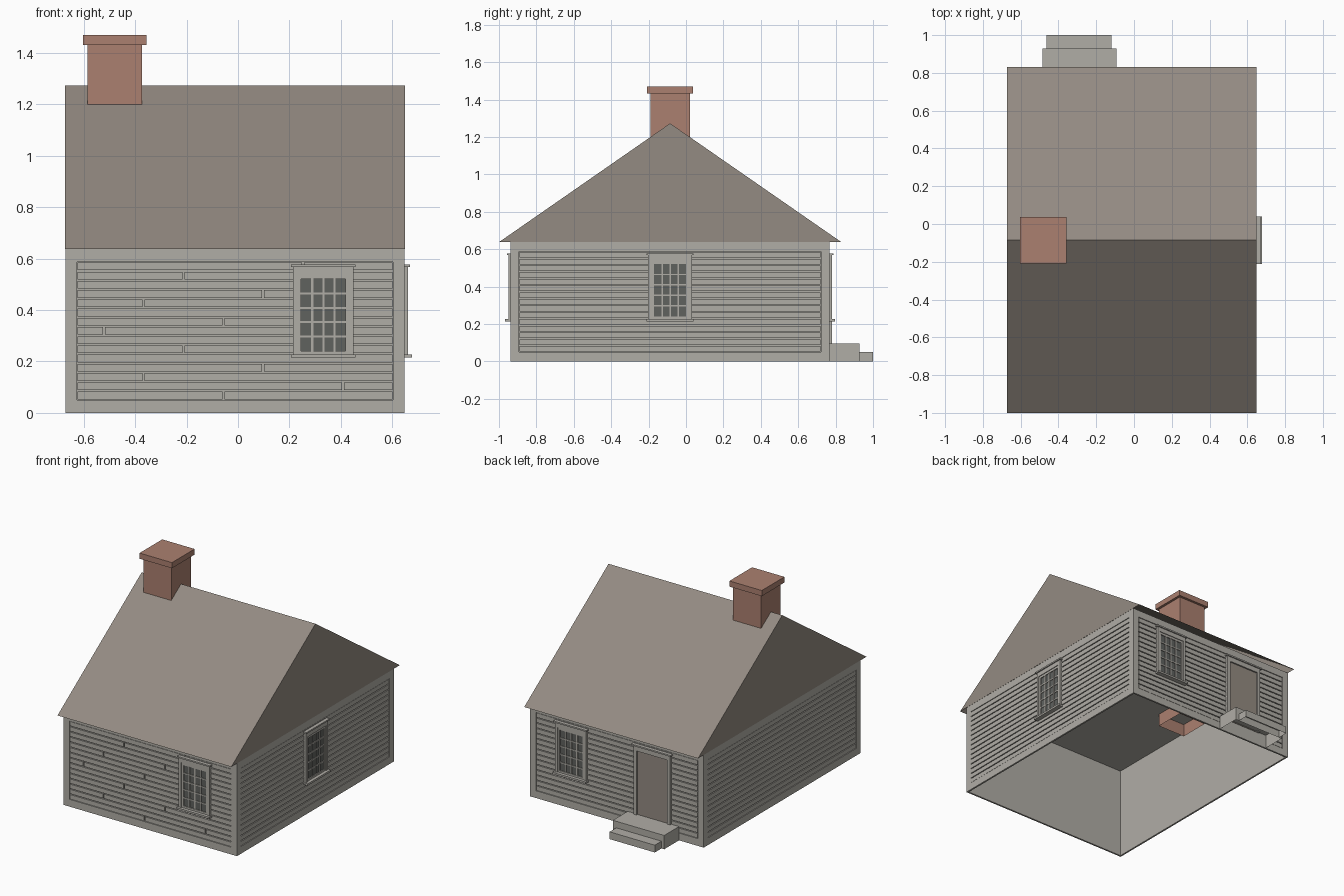
import bpy, bmesh
from mathutils import Matrix, Vector

cube = bpy.data.objects.get("Cube")
if cube:
    bpy.data.objects.remove(cube, do_unlink=True)


def material(name, srgb):
    rgb = [((c / 255 + 0.055) / 1.055) ** 2.4 for c in srgb] + [1]
    m = bpy.data.materials.new(name)
    m.use_nodes = True
    m.diffuse_color = rgb
    bsdf = m.node_tree.nodes["Principled BSDF"]
    bsdf.inputs["Base Color"].default_value = rgb
    bsdf.inputs["Roughness"].default_value = 0.9
    return m


GREY = material("weathered_grey", (176, 173, 166))
BROWN = material("roof_brown", (148, 139, 130))
BRICK = material("brick_red", (171, 128, 112))
GLASS = material("dark_glass", (96, 98, 95))

CX, CY = -0.012, -0.085      # centre of the house body
HX, HY = 0.66, 0.852         # half size of the house body
EAVE, RIDGE = 0.638, 1.273
SKIN = 0.012                 # depth of the siding layer


def finish(name, bm, mat, matrix=None):
    if matrix:
        bm.transform(matrix)
    mesh = bpy.data.meshes.new(name)
    bm.to_mesh(mesh)
    bm.free()
    mesh.materials.append(mat)
    obj = bpy.data.objects.new(name, mesh)
    bpy.context.scene.collection.objects.link(obj)
    return obj


def add_box(bm, x0, x1, y0, y1, z0, z1, open_bottom=False):
    size = Matrix.Diagonal((x1 - x0, y1 - y0, z1 - z0, 1))
    move = Matrix.Translation(((x0 + x1) / 2, (y0 + y1) / 2, (z0 + z1) / 2))
    verts = bmesh.ops.create_cube(bm, size=1, matrix=move @ size)["verts"]
    if open_bottom:
        faces = {f for v in verts for f in v.link_faces}
        low = [f for f in faces if f.normal.z < -0.5 or
               all(abs(v.co.z - z0) < 1e-5 for v in f.verts)]
        bmesh.ops.delete(bm, geom=low, context="FACES_ONLY")


def boxes(name, mat, items, matrix=None, open_bottom=False):
    bm = bmesh.new()
    for item in items:
        add_box(bm, *item, open_bottom)
    return finish(name, bm, mat, matrix)


def wall_matrix(out):
    """Local x runs along the wall, local -y points outward."""
    out = Vector(out)
    along = Vector((0, 0, 1)).cross(out)
    pos = Vector((CX + out.x * HX, CY + out.y * HY, 0))
    m = Matrix((along, -out, (0, 0, 1))).transposed().to_4x4()
    return Matrix.Translation(pos) @ m


def slab(u0, u1, z0, z1, back, front):
    """Box on a wall, given by its distances out from the wall face."""
    return (u0, u1, -front, -back, z0, z1)


def ring(c, half, z0, z1, inner, i0, i1, back, front):
    """Rectangular surround with an opening."""
    parts = [slab(c - half, c - inner, z0, z1, back, front),
             slab(c + inner, c + half, z0, z1, back, front),
             slab(c - inner, c + inner, i1, z1, back, front)]
    if i0 > z0:
        parts.append(slab(c - inner, c + inner, z0, i0, back, front))
    return parts


# Siding boards inside a flat border
def siding(side, matrix, half, joints):
    inner, low, high, rows, gap = half - 0.045, 0.05, 0.588, 15, 0.006
    boxes(side + "_wall_border", GREY,
          ring(0, half, 0, EAVE, inner, low, high, -SKIN, 0), matrix)
    pitch = (high - low) / rows
    boards = []
    for r in range(rows):
        z = low + r * pitch
        cuts = [-inner + 0.002, inner - 0.002]
        joint = -inner + (0.57 + 0.465 * r) % 1.24
        if joints and joint < inner - 0.05:
            cuts[1:1] = [joint - 0.004, joint + 0.004]
        for a, b in zip(cuts[::2], cuts[1::2]):
            boards.append(slab(a, b, z + gap / 2, z + pitch - gap / 2, -SKIN, -0.002))
    boxes(side + "_siding_boards", GREY, boards, matrix)


# Window with casing, cap, sill, sash bars and panes
def window(side, matrix, c):
    z0, z1, half, cols, rows, bar = 0.241, 0.521, 0.086, 4, 5, 0.004
    boxes(side + "_window_casing", GREY,
          ring(c, 0.118, 0.228, 0.568, 0.1, 0.228, 0.537, -SKIN, 0.013)
          + [slab(c - 0.126, c + 0.126, 0.568, 0.578, -SKIN, 0.021),
             slab(c - 0.126, c + 0.126, 0.215, 0.228, -SKIN, 0.03)], matrix)
    sash = ring(c, 0.1, 0.228, 0.537, half, z0, z1, -SKIN, 0.008)
    for i in range(1, cols):
        u = c - half + 2 * half * i / cols
        sash.append(slab(u - bar, u + bar, z0, z1, 0, 0.007))
    for j in range(1, rows):
        z = z0 + (z1 - z0) * j / rows
        sash.append(slab(c - half, c + half, z - bar, z + bar, 0, 0.0065))
    boxes(side + "_window_sash", GREY, sash, matrix)
    boxes(side + "_window_panes", GLASS,
          [slab(c - half, c + half, z0, z1, -0.005, 0.002)], matrix)


# Wall shell, open underneath
boxes("wall_shell", GREY, [(CX - HX + SKIN, CX + HX - SKIN,
      CY - HY + SKIN, CY + HY - SKIN, 0, EAVE)], open_bottom=True)

# Four dressed walls
walls = {"front": ((0, -1, 0), HX, 0.344), "back": ((0, 1, 0), HX, -0.344),
         "left": ((1, 0, 0), HY, 0), "right": ((-1, 0, 0), HY, None)}
for side, (out, half, win) in walls.items():
    m = wall_matrix(out)
    siding(side, m, half, side == "front")
    if win is not None:
        window(side, m, win)

# Back door
m, c = wall_matrix((0, 1, 0)), 0.273
boxes("door_casing", GREY, ring(c, 0.14, 0.09, 0.568, 0.116, 0.09, 0.535, -SKIN, 0.013)
      + [slab(c - 0.15, c + 0.15, 0.568, 0.578, -SKIN, 0.021)], m)
boxes("door_panel", BROWN, [slab(c - 0.116, c + 0.116, 0.09, 0.535, -0.005, 0.003)], m)

# Door steps
wall_y = CY + HY
boxes("door_steps", GREY, [(-0.484, -0.093, wall_y, 0.928, 0, 0.095),
                           (-0.463, -0.119, 0.928, 1.0, 0, 0.05)], open_bottom=True)

# Gabled roof, open underneath
bm = bmesh.new()
ends = []
for x in (CX - HX - 0.001, CX + HX + 0.001):
    ends.append([bm.verts.new((x, y, z)) for y, z in
                 ((-1.0, EAVE), (CY, RIDGE), (0.831, EAVE))])
(a, b, c1), (d, e, f) = ends
for face in ((a, d, e, b), (b, e, f, c1), (a, b, c1), (d, f, e)):
    bm.faces.new(face)
finish("gabled_roof", bm, BROWN)

# Chimney
def chimney_box(half, z0, z1):
    return (-0.48 - half, -0.48 + half, CY - half, CY + half, z0, z1)


boxes("chimney_stack", BRICK, [chimney_box(0.106, 0.55, 1.44)], open_bottom=True)
boxes("chimney_cap", BRICK, [chimney_box(0.123, 1.432, 1.471)])
